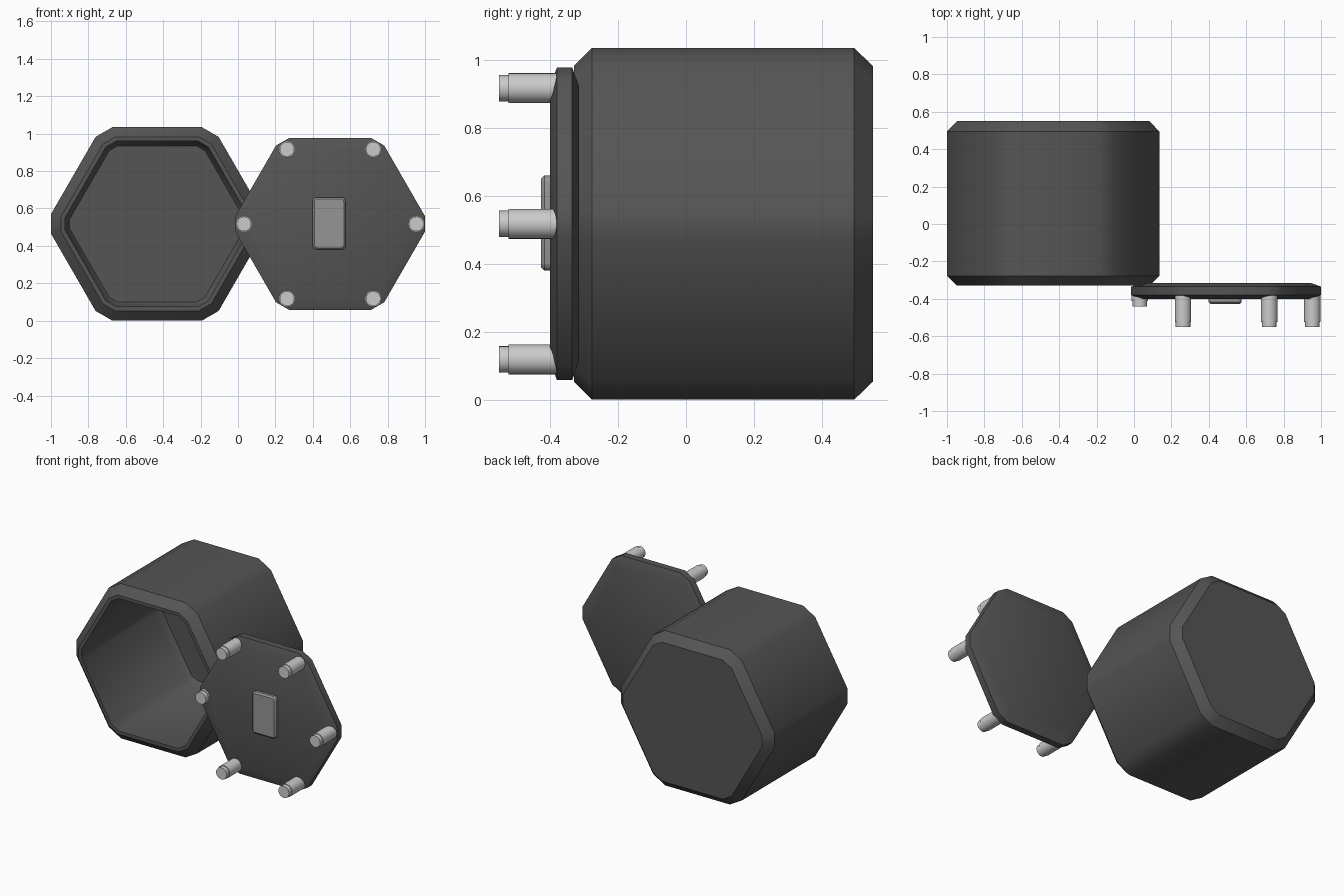
import bpy, bmesh, math
from mathutils import Matrix

if "Cube" in bpy.data.objects:
    bpy.data.objects.remove(bpy.data.objects["Cube"])

def material(name, v):
    m = bpy.data.materials.new(name)
    m.diffuse_color = (v, v, v, 1)
    m.use_nodes = True
    m.node_tree.nodes["Principled BSDF"].inputs["Base Color"].default_value = m.diffuse_color
    return m

DARK = material("dark_grey", 0.09)
MID = material("mid_grey", 0.3)

def finish(bm, name, mat=None, angle=35):
    bmesh.ops.recalc_face_normals(bm, faces=bm.faces)
    me = bpy.data.meshes.new(name)
    bm.to_mesh(me)
    bm.free()
    ob = bpy.data.objects.new(name, me)
    bpy.context.collection.objects.link(ob)
    if mat:
        me.materials.append(mat)
    bpy.ops.object.select_all(action='DESELECT')
    ob.select_set(True)
    bpy.context.view_layer.objects.active = ob
    bpy.ops.object.shade_smooth_by_angle(angle=math.radians(angle))
    return ob

def hex_ring(flat, corner):
    """Outline of a hexagon with cut corners, from its two apothems."""
    pts = []
    for k in range(12):
        a, b = math.radians(30 * k), math.radians(30 * k + 30)
        p, q = (corner, flat) if k % 2 == 0 else (flat, corner)
        s = math.sin(b - a)
        pts.append(((p * math.sin(b) - q * math.sin(a)) / s,
                    (q * math.cos(a) - p * math.cos(b)) / s))
    return pts

def circle_ring(r, n=24):
    return [(r * math.cos(math.tau * i / n), r * math.sin(math.tau * i / n)) for i in range(n)]

def loft(name, cx, cz, rings, mat=None):
    """Skin outlines placed along y and cap both ends."""
    bm = bmesh.new()
    loops = [[bm.verts.new((cx + x, y, cz + z)) for x, z in pts] for pts, y in rings]
    for a, b in zip(loops, loops[1:]):
        for i in range(len(a)):
            j = (i + 1) % len(a)
            bm.faces.new((a[i], a[j], b[j], b[i]))
    bm.faces.new(loops[0])
    bm.faces.new(loops[-1])
    return finish(bm, name, mat)

CZ = 0.5175

# Hollow hexagonal container, from inner floor round the rim to the back
profile = [(0.1, 0.49), (0.075, 0.45), (0.075, -0.33), (0.053, -0.33),
           (0, -0.277), (0, 0.495), (0.053, 0.55)]
loft("container_body", -0.4325, CZ,
     [(hex_ring(0.5175 - o, 0.5675 - o), y) for o, y in profile], DARK)

# Lid plate with chamfered edges
LX = 0.4925
profile = [(0.055, -0.315), (0, -0.335), (0, -0.38), (0.055, -0.40)]
loft("lid_plate", LX, CZ,
     [(hex_ring(0.46 - o, 0.5075 - o), y) for o, y in profile], DARK)

# Locking pins, the left one pushed in
for k in range(6):
    a = math.radians(60 * k)
    push = 0.11 if k == 3 else 0
    steps = [(0.044, -0.36), (0.044, -0.523 + push), (0.039, -0.523 + push), (0.039, -0.55 + push)]
    loft(f"lid_pin_{k + 1}", LX + 0.461 * math.cos(a), CZ + 0.461 * math.sin(a),
         [(circle_ring(r), y) for r, y in steps])

# Raised button pad in the middle of the lid
bm = bmesh.new()
bmesh.ops.create_cube(bm, size=1, matrix=Matrix.Translation((0.4875, -0.4075, 0.52))
                      @ Matrix.Diagonal((0.176, 0.039, 0.28, 1)))
sides = [e for e in bm.edges if abs(e.verts[0].co.y - e.verts[1].co.y) > 0.01]
bmesh.ops.bevel(bm, geom=sides, offset=0.022, segments=3, profile=0.5, affect='EDGES')
front = [e for e in bm.edges if all(v.co.y < -0.42 for v in e.verts)]
bmesh.ops.bevel(bm, geom=front, offset=0.01, segments=1, affect='EDGES')
finish(bm, "lid_button", MID)
